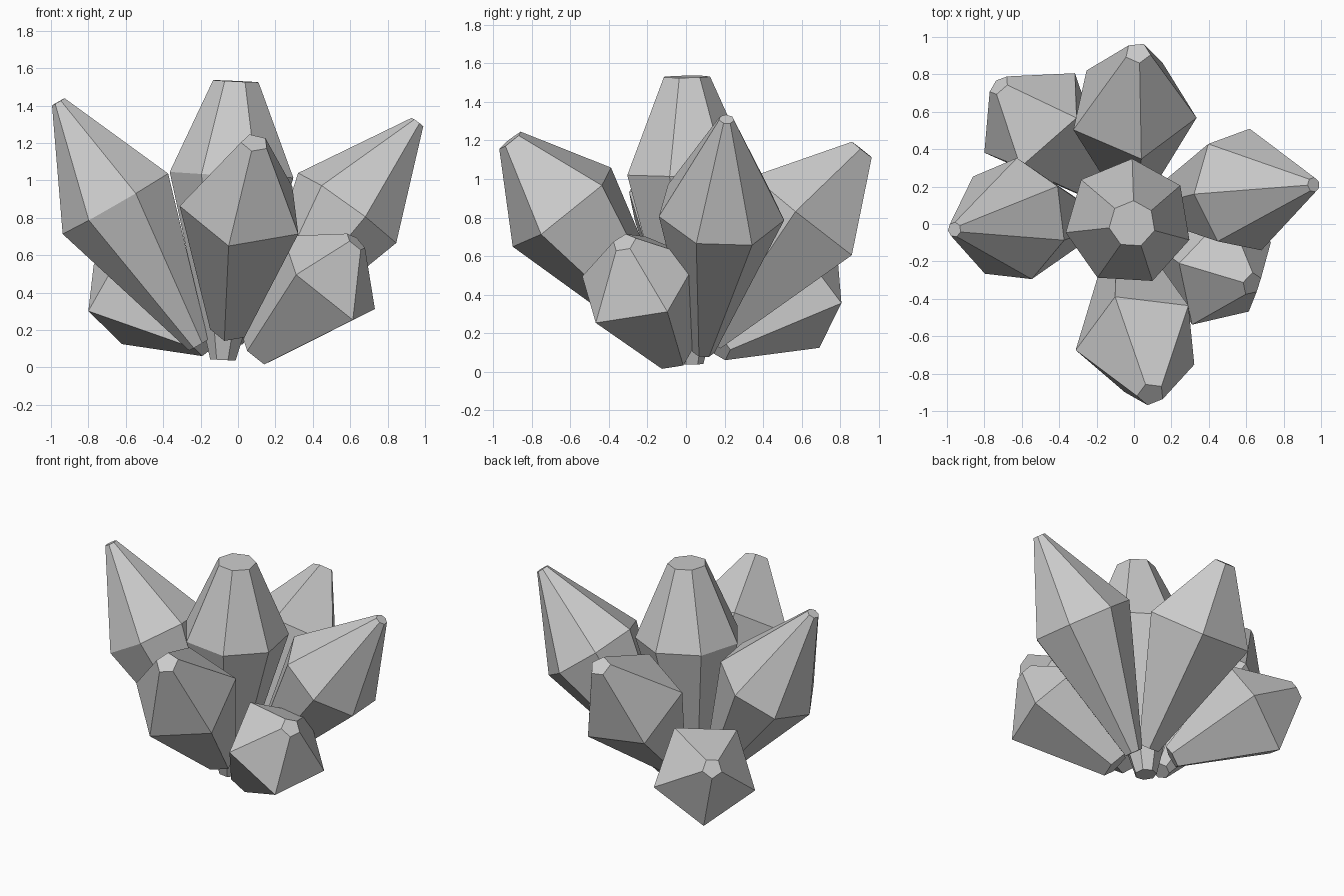
import bpy, bmesh, math
from mathutils import Vector

if "Cube" in bpy.data.objects:
    bpy.data.objects.remove(bpy.data.objects["Cube"])


def crystal(name, sides, base, mid, tip, radii, ref):
    """Double-tapered faceted crystal; ref is a point towards one girdle corner."""
    base, mid, tip, ref = map(Vector, (base, mid, tip, ref))
    axis = (tip - base).normalized()
    u = ref - mid
    u = (u - axis * u.dot(axis)).normalized()
    v = axis.cross(u)
    bm = bmesh.new()
    rings = []
    for centre, r in zip((base, mid, tip), radii):
        rings.append([bm.verts.new(centre + r * (u * math.cos(a) + v * math.sin(a)))
                      for a in (2 * math.pi * i / sides for i in range(sides))])
    for lo, hi in zip(rings, rings[1:]):
        for i in range(sides):
            j = (i + 1) % sides
            bm.faces.new((lo[i], lo[j], hi[j], hi[i]))
    bm.faces.new(rings[0][::-1])
    bm.faces.new(rings[-1])
    mesh = bpy.data.meshes.new(name)
    bm.to_mesh(mesh)
    bm.free()
    bpy.context.collection.objects.link(bpy.data.objects.new(name, mesh))


# Upright centre crystal
crystal("centre_crystal", 7, (-0.08, 0.02, 0.04), (-0.03, 0.01, 1.03), (-0.01, 0, 1.53),
        (0.07, 0.34, 0.125), (-0.01, 0.35, 1.03))
# Tall slender side crystals
crystal("left_crystal", 7, (-0.21, 0.01, 0.12), (-0.65, 0.02, 0.88), (-0.96, -0.03, 1.42),
        (0.06, 0.335, 0.04), (-0.54, -0.31, 0.93))
crystal("right_crystal", 7, (0.08, 0.09, 0.11), (0.59, 0.18, 0.84), (0.96, 0.21, 1.31),
        (0.06, 0.335, 0.04), (0.32, 0.16, 1.04))
# Five-sided front and back crystals
crystal("front_crystal", 5, (-0.05, -0.12, 0.2), (0.03, -0.63, 0.85), (0.09, -0.91, 1.2),
        (0.1, 0.345, 0.075), (-0.05, -0.9, 0.65))
crystal("back_crystal", 5, (-0.01, 0.13, 0.16), (-0.01, 0.62, 0.8), (0.02, 0.915, 1.15),
        (0.07, 0.35, 0.07), (0.04, 0.37, 1.04))
# Short low crystals
crystal("front_right_crystal", 5, (0.1, -0.06, 0.08), (0.48, -0.25, 0.47), (0.63, -0.32, 0.67),
        (0.1, 0.335, 0.065), (0.57, -0.44, 0.22))
crystal("back_left_crystal", 5, (-0.17, 0.17, 0.13), (-0.53, 0.55, 0.42), (-0.72, 0.74, 0.57),
        (0.08, 0.34, 0.065), (-0.6, 0.67, 0.11))
